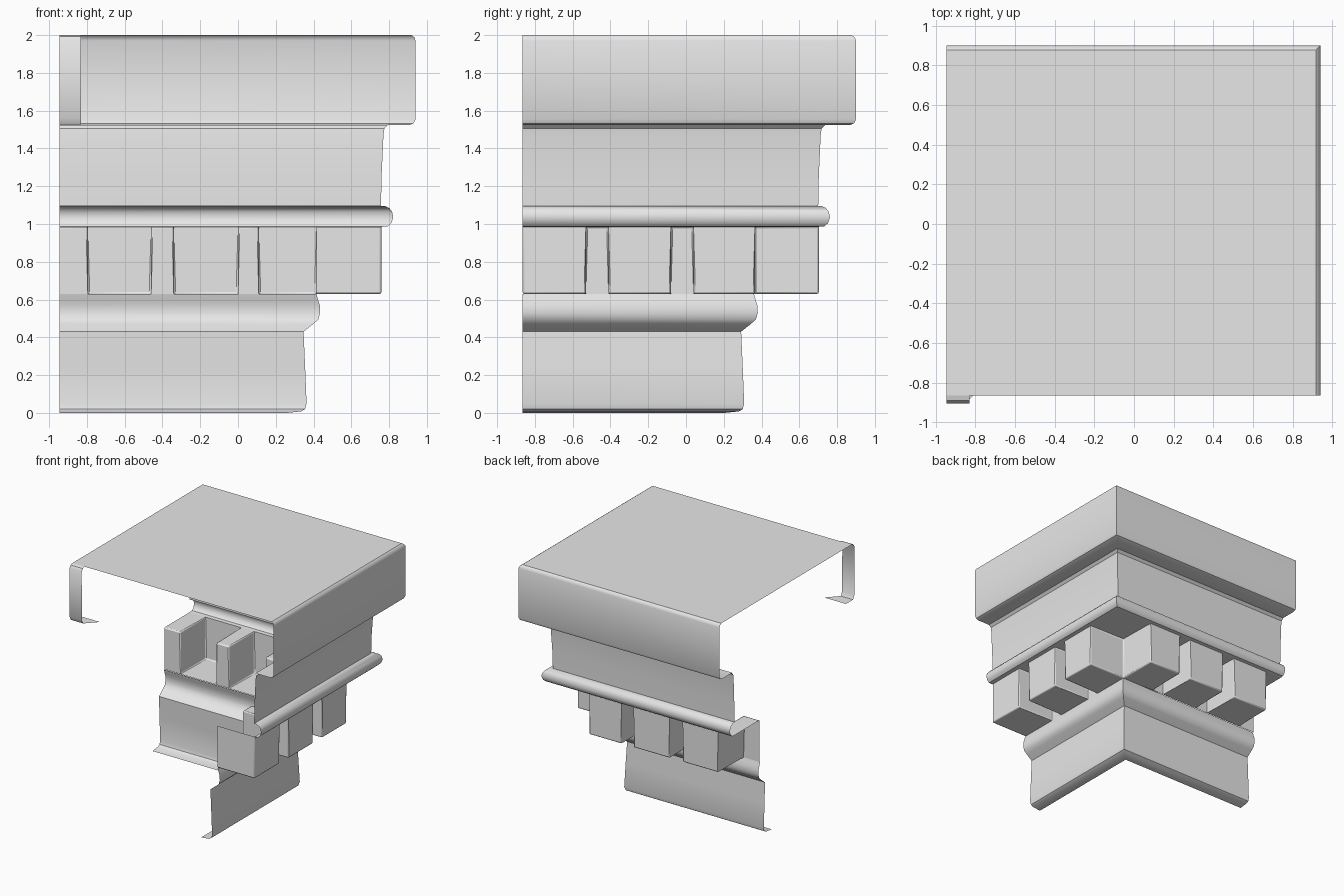
import bpy
import bmesh
from math import radians

cube = bpy.data.objects.get("Cube")
if cube:
    bpy.data.objects.remove(cube, do_unlink=True)

LEFT, FRONT = -0.945, -0.865      # open ends of the two wings
WALL_X, WALL_Y = 0.415, 0.365     # wall planes behind the blocks
FACE_X, FACE_Y = 0.76, 0.703      # outer planes of the blocks
LOW, HIGH = 0.63, 0.985           # block bottom and top

stone = bpy.data.materials.new("light_grey_stone")
stone.use_nodes = True
grey = (0.8, 0.8, 0.8, 1)
stone.diffuse_color = grey
stone.node_tree.nodes["Principled BSDF"].inputs["Base Color"].default_value = grey


def make_object(name, quads, bevel=0):
    """Build a welded open shell from a list of corner loops."""
    bm = bmesh.new()
    for quad in quads:
        bm.faces.new([bm.verts.new(p) for p in quad])
    bmesh.ops.remove_doubles(bm, verts=bm.verts, dist=0.0005)
    mesh = bpy.data.meshes.new(name)
    bm.to_mesh(mesh)
    bm.free()
    mesh.materials.append(stone)
    obj = bpy.data.objects.new(name, mesh)
    bpy.context.collection.objects.link(obj)
    bpy.ops.object.select_all(action="DESELECT")
    obj.select_set(True)
    bpy.context.view_layer.objects.active = obj
    if bevel:
        mod = obj.modifiers.new("soft_edges", "BEVEL")
        mod.width = bevel
        mod.segments = 2
        mod.limit_method = "ANGLE"
    bpy.ops.object.shade_smooth_by_angle(angle=radians(35))
    return obj


def sweep(name, profile, gap):
    """Run an upward (x, z) profile around the mitred outer corner."""
    rows = [[(LEFT, x - gap, z), (x, x - gap, z), (x, FRONT, z)] for x, z in profile]
    quads = []
    for a, b in zip(rows, rows[1:]):
        for i in range(2):
            quads.append((a[i], b[i], b[i + 1], a[i + 1]))
    return make_object(name, quads)


def flat(x0, x1, y0, y1, z):
    """Downward facing rectangle."""
    return [(x0, y0, z), (x0, y1, z), (x1, y1, z), (x1, y0, z)]


# Base wall with an inward foot lip and a rounded moulding on top
sweep("base_moulding", [
    (0.26, 0), (0.335, 0.008), (0.355, 0.02), (0.363, 0.05), (0.355, 0.25), (0.347, 0.43),
    (0.4, 0.472), (0.425, 0.495), (0.435, 0.53), (0.433, 0.57), (0.423, 0.6),
    (WALL_X, LOW)], 0.055)

# Bead and frieze
sweep("bead_moulding", [
    (FACE_X, HIGH), (0.793, 0.988), (0.812, 1.005), (0.822, 1.035), (0.816, 1.065),
    (0.8, 1.085), (0.78, 1.094), (0.757, 1.096)], 0.06)
sweep("frieze", [
    (0.757, 1.096), (0.76, 1.25), (0.77, 1.47), (0.775, 1.505), (0.795, 1.525)], 0.057)

# Crown block with rounded lower and upper edges
sweep("crown", [
    (0.77, 1.525), (0.91, 1.525), (0.93, 1.533), (0.94, 1.555), (0.94, 1.97),
    (0.934, 1.988), (0.918, 2)], 0.04)
make_object("top_plate", [flat(LEFT, 0.918, FRONT, 0.878, 2)[::-1]])

# Stepped wall: hollow blocks on both wings, soffits over the gaps
blocks_y_wing = [(-0.795, -0.46), (-0.34, 0), (0.11, WALL_X)]
blocks_x_wing = [(WALL_Y, 0.04), (-0.08, -0.41), (-0.53, FRONT)]
path = [(LEFT, WALL_Y)]
quads = []
edge = LEFT
for a, b in blocks_y_wing:
    path += [(a, WALL_Y), (a, FACE_Y), (b, FACE_Y), (b, WALL_Y)]
    quads.append(flat(a, b, WALL_Y, FACE_Y, LOW))
    quads.append(flat(edge, a, WALL_Y, FACE_Y, HIGH))
    edge = b
edge = FACE_Y
for a, b in blocks_x_wing:
    if a != WALL_Y:
        path.append((WALL_X, a))
    path += [(FACE_X, a), (FACE_X, b), (WALL_X, b)]
    quads.append(flat(WALL_X, FACE_X, b, a, LOW))
    quads.append(flat(WALL_X, FACE_X, a, edge, HIGH))
    edge = b
for p, q in zip(path, path[1:]):
    quads.append([(*p, LOW), (*p, HIGH), (*q, HIGH), (*q, LOW)])
make_object("block_course", quads, bevel=0.01)

# Short mitred return of the crown at the front end
strip = [(-0.79, 1.527, -0.74), (-0.885, 1.527, -0.83), (-0.903, 1.56, -0.83),
         (-0.905, 1.97, -0.83), (-0.89, 1.993, -0.83), (FRONT, 2, -0.83)]
quads = []
for (y0, z0, x0), (y1, z1, x1) in zip(strip, strip[1:]):
    quads.append([(LEFT, y0, z0), (x0, y0, z0), (x1, y1, z1), (LEFT, y1, z1)])
make_object("crown_return", quads)
